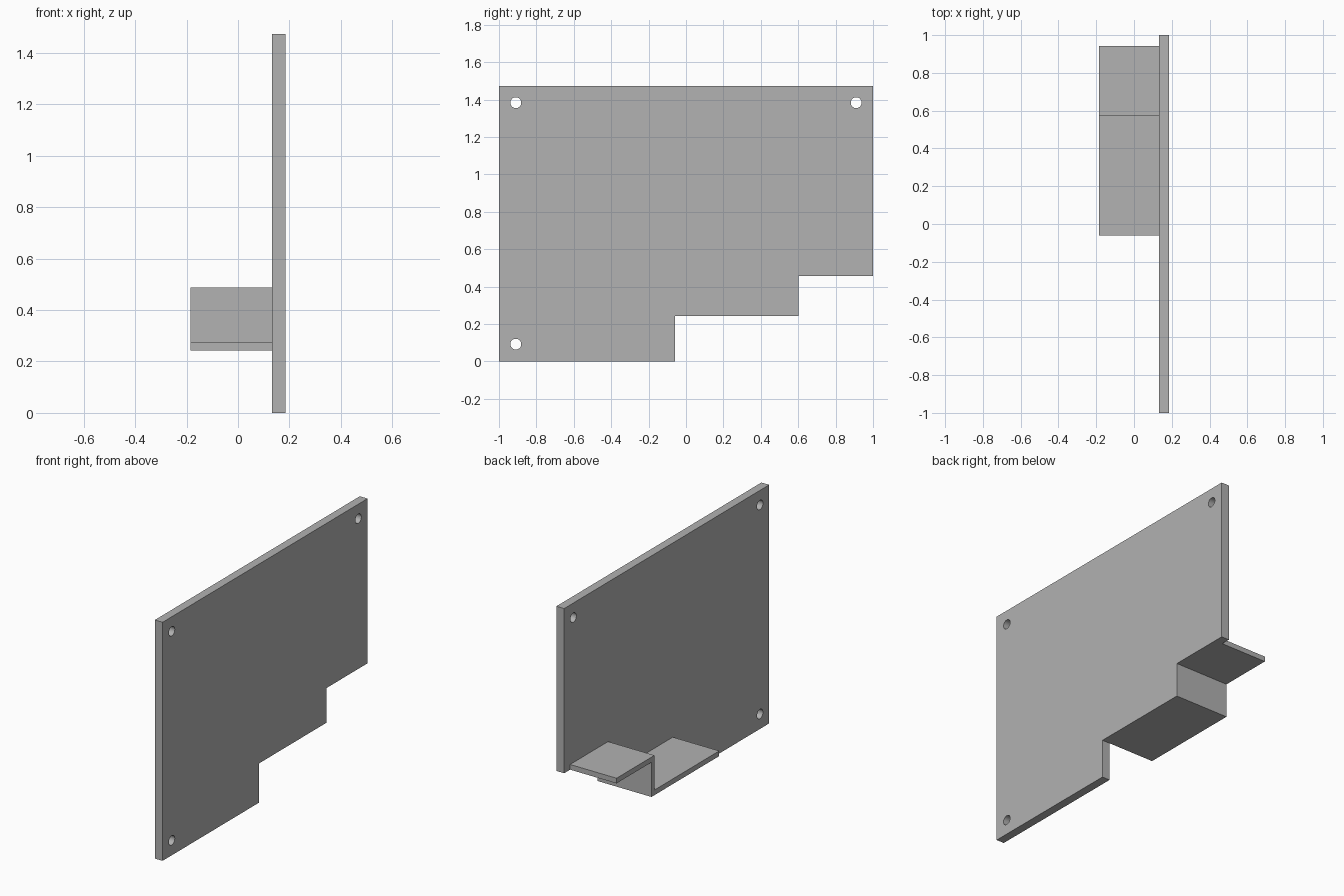
import bpy
import bmesh
from math import radians

cube = bpy.data.objects.get("Cube")
if cube:
    bpy.data.objects.remove(cube, do_unlink=True)

grey = bpy.data.materials.new("plain grey")
grey.use_nodes = True
colour = (0.445, 0.445, 0.445, 1)
grey.diffuse_color = colour
grey.node_tree.nodes["Principled BSDF"].inputs["Base Color"].default_value = colour


def extrude_profile(name, profile, x0, x1):
    """Solid made from a (y, z) outline swept along x."""
    bm = bmesh.new()
    face = bm.faces.new([bm.verts.new((x0, y, z)) for y, z in profile])
    swept = bmesh.ops.extrude_face_region(bm, geom=[face])["geom"]
    verts = [v for v in swept if isinstance(v, bmesh.types.BMVert)]
    bmesh.ops.translate(bm, verts=verts, vec=(x1 - x0, 0, 0))
    bmesh.ops.recalc_face_normals(bm, faces=bm.faces)
    mesh = bpy.data.meshes.new(name)
    bm.to_mesh(mesh)
    bm.free()
    mesh.materials.append(grey)
    obj = bpy.data.objects.new(name, mesh)
    bpy.context.collection.objects.link(obj)
    return obj


# Shared dimensions
OUT, PLATE_IN = 0.185, 0.132
TOP, LOW, STEP = 1.473, 0.242, 0.456
FRONT, WEB = -0.06, 0.601
T = 0.032

# Upright plate with a stepped lower edge
plate = extrude_profile("mounting_plate", [
    (-1, 0), (FRONT, 0), (FRONT, LOW), (WEB, LOW),
    (WEB, STEP), (1, STEP), (1, TOP), (-1, TOP)], PLATE_IN, OUT)

# Screw holes in three corners
for y, z in ((-0.91, 0.092), (-0.91, 1.383), (0.91, 1.383)):
    bpy.ops.mesh.primitive_cylinder_add(
        vertices=32, radius=0.029, depth=0.3,
        location=(OUT, y, z), rotation=(0, radians(90), 0))
    cutter = bpy.context.object
    cutter.name = "hole_cutter"
    cutter.hide_render = True
    cutter.data.materials.append(grey)
    cut = plate.modifiers.new("screw_hole", "BOOLEAN")
    cut.operation = "DIFFERENCE"
    cut.solver = "EXACT"
    cut.object = cutter
    bpy.ops.object.select_all(action="DESELECT")
    plate.select_set(True)
    bpy.context.view_layer.objects.active = plate
    bpy.ops.object.modifier_apply(modifier=cut.name)
    bpy.data.objects.remove(cutter, do_unlink=True)
bpy.ops.object.shade_smooth_by_angle(angle=radians(30))

# Folded shelf: lower tread, riser, upper tread
extrude_profile("stepped_shelf", [
    (FRONT, LOW), (WEB, LOW), (WEB, STEP), (0.942, STEP),
    (0.942, STEP + T), (WEB - T + 0.003, STEP + T),
    (WEB - T + 0.003, LOW + T), (FRONT, LOW + T)], -OUT, PLATE_IN)
